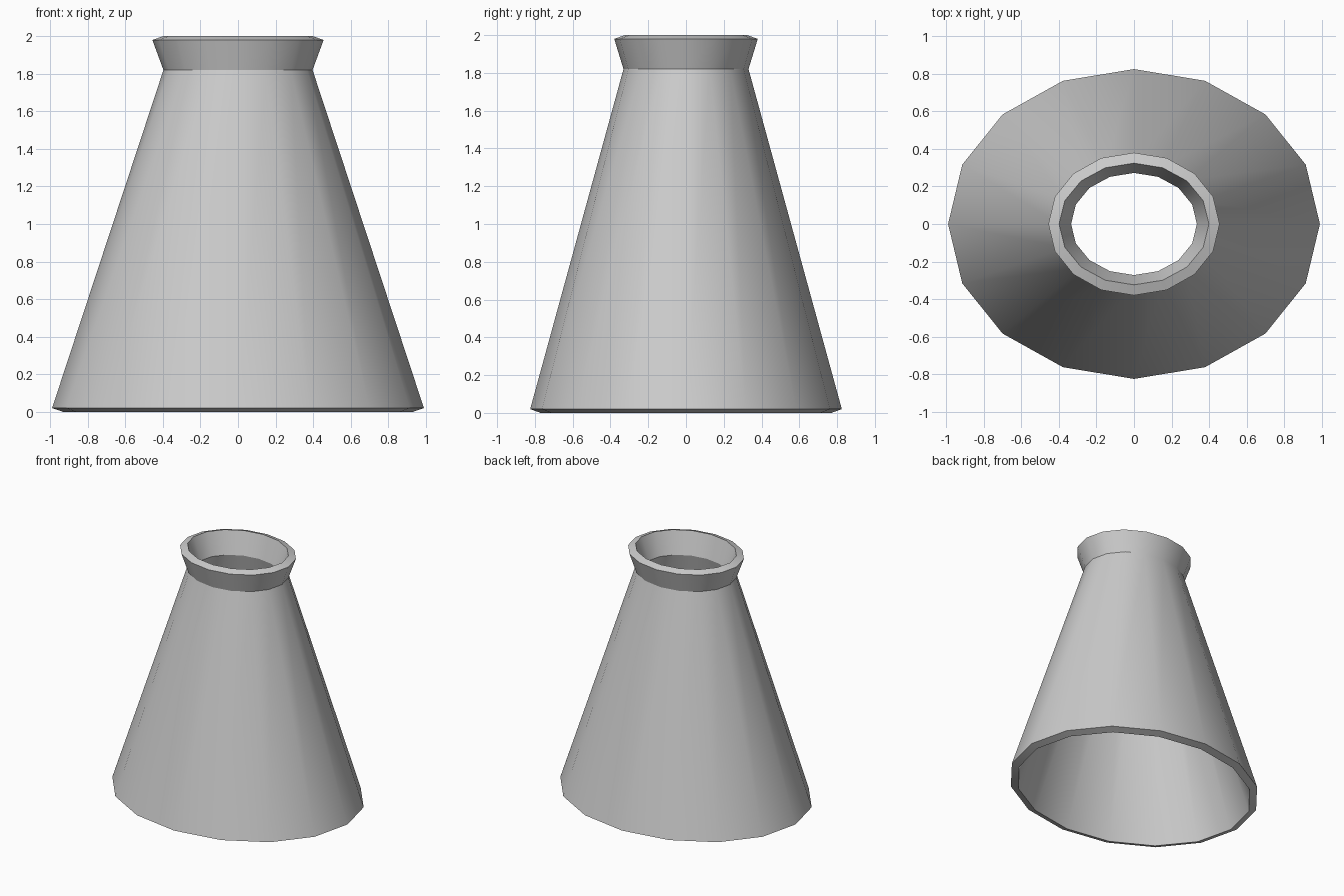
import bpy, bmesh, math

if "Cube" in bpy.data.objects:
    bpy.data.objects.remove(bpy.data.objects["Cube"])

SIDES = 16
# Closed wall section: (x radius, y radius, height), outside going up, inside going down
SECTION = [
    (0.99, 0.825, 0.02),    # outer foot
    (0.397, 0.331, 1.82),   # outer neck
    (0.456, 0.38, 1.98),    # outer lip
    (0.399, 0.324, 2.0),    # inner lip
    (0.335, 0.272, 1.82),   # inner neck
    (0.933, 0.77, 0.0),     # inner foot
]


def elliptical_shell(name, section, sides):
    bm = bmesh.new()
    rings = []
    for rx, ry, z in section:
        angles = [2 * math.pi * i / sides for i in range(sides)]
        rings.append([bm.verts.new((rx * math.cos(a), ry * math.sin(a), z)) for a in angles])
    for k, low in enumerate(rings):
        high = rings[(k + 1) % len(rings)]
        for i in range(sides):
            j = (i + 1) % sides
            bm.faces.new((low[i], low[j], high[j], high[i]))
    bmesh.ops.recalc_face_normals(bm, faces=bm.faces)
    mesh = bpy.data.meshes.new(name)
    bm.to_mesh(mesh)
    bm.free()
    obj = bpy.data.objects.new(name, mesh)
    bpy.context.collection.objects.link(obj)
    return obj


# Hollow tapered shell with flared collar
shell = elliptical_shell("flared_cone_shell", SECTION, SIDES)
bpy.context.view_layer.objects.active = shell
shell.select_set(True)
bpy.ops.object.shade_smooth_by_angle(angle=math.radians(30))
